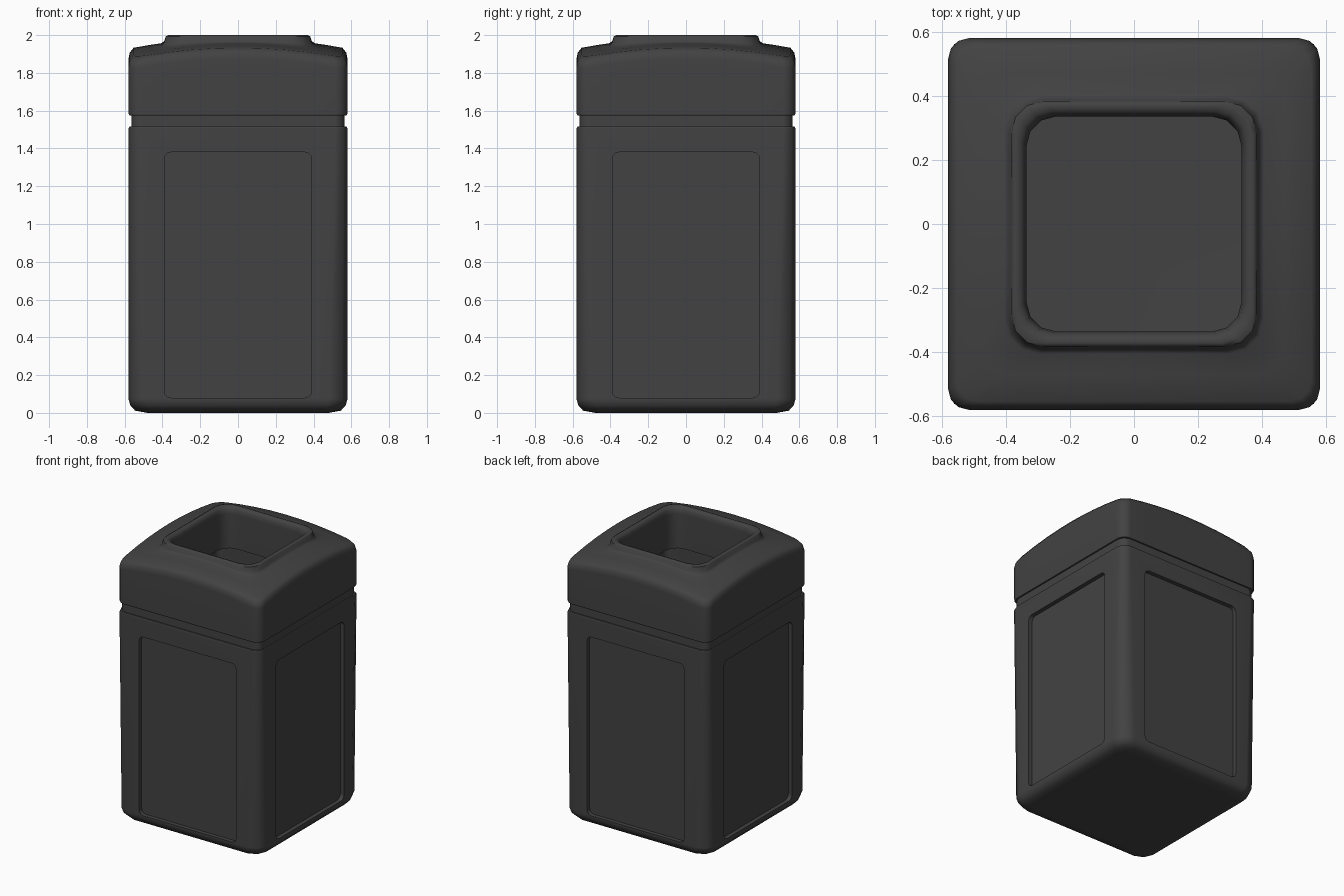
import bpy
import bmesh
from math import cos, sin, pi, radians
from mathutils import Matrix

cube = bpy.data.objects.get("Cube")
if cube:
    bpy.data.objects.remove(cube)

charcoal = bpy.data.materials.new("charcoal plastic")
charcoal.use_nodes = True
COLOUR = (0.055, 0.055, 0.055, 1)
charcoal.diffuse_color = COLOUR
charcoal.node_tree.nodes["Principled BSDF"].inputs["Base Color"].default_value = COLOUR


def rounded_rect(hx, hy, r, seg, cuts):
    """Outline of a rounded rectangle, with each straight side cut up evenly."""
    arcs = []
    for k, (sx, sy) in enumerate([(1, 1), (-1, 1), (-1, -1), (1, -1)]):
        cx, cy = sx * (hx - r), sy * (hy - r)
        angles = [k * pi / 2 + i * pi / 2 / seg for i in range(seg + 1)]
        arcs.append([(cx + r * cos(a), cy + r * sin(a)) for a in angles])
    points = []
    for k, arc in enumerate(arcs):
        points += arc
        (ax, ay), (bx, by) = arc[-1], arcs[(k + 1) % 4][0]
        for i in range(1, cuts):
            t = i / cuts
            points.append((ax + (bx - ax) * t, ay + (by - ay) * t))
    return points


def loft(name, rings, seg=2, cuts=1, closed=False):
    """Skin rings of (half x, half y, corner radius, height or height function)."""
    bm = bmesh.new()
    loops = []
    for hx, hy, r, z in rings:
        loops.append([bm.verts.new((x, y, z(x, y) if callable(z) else z))
                      for x, y in rounded_rect(hx, hy, r, seg, cuts)])
    pairs = list(zip(loops, loops[1:]))
    if closed:
        pairs.append((loops[-1], loops[0]))
    else:
        bm.faces.new(loops[0])
        bm.faces.new(loops[-1])
    for low, high in pairs:
        for i in range(len(low)):
            j = (i + 1) % len(low)
            bm.faces.new((low[i], low[j], high[j], high[i]))
    bmesh.ops.recalc_face_normals(bm, faces=bm.faces)
    mesh = bpy.data.meshes.new(name)
    bm.to_mesh(mesh)
    bm.free()
    mesh.materials.append(charcoal)
    obj = bpy.data.objects.new(name, mesh)
    bpy.context.collection.objects.link(obj)
    return obj


def activate(obj):
    bpy.ops.object.select_all(action='DESELECT')
    obj.select_set(True)
    bpy.context.view_layer.objects.active = obj


def finish(obj):
    activate(obj)
    bpy.ops.object.shade_smooth_by_angle(angle=radians(50))
    weighted = obj.modifiers.new("weighted normals", 'WEIGHTED_NORMAL')
    weighted.keep_sharp = True


def square(h, r, z):
    return (h, h, r, z)


# Hollow body: chamfered foot, tall sides, neck groove, then down the inside
body = loft("bin_body", [
    square(0.48, 0.06, 0.0),
    square(0.545, 0.09, 0.012),
    square(0.57, 0.1, 0.04),
    square(0.58, 0.1, 0.075),
    square(0.58, 0.065, 1.505),
    square(0.575, 0.06, 1.515),
    square(0.565, 0.055, 1.515),
    square(0.565, 0.055, 1.58),
    square(0.53, 0.05, 1.58),
    square(0.53, 0.06, 0.1),
    square(0.49, 0.06, 0.06),
])

# Recessed panel on each of the four sides
for k in range(4):
    cutter = loft("panel_cutter", [(0.39, 0.65, 0.035, 0.55), (0.39, 0.65, 0.035, 0.7)], seg=3)
    cutter.hide_render = True
    cutter.data.transform(Matrix.Rotation(k * pi / 2, 4, 'Z')
                          @ Matrix.Translation((0, 0, 0.73))
                          @ Matrix.Rotation(pi / 2, 4, 'X'))
    cut = body.modifiers.new("panel", 'BOOLEAN')
    cut.operation = 'DIFFERENCE'
    cut.solver = 'EXACT'
    cut.object = cutter
    activate(body)
    bpy.ops.object.modifier_apply(modifier=cut.name)
    bpy.data.objects.remove(cutter)
finish(body)


# Domed lid with a raised rim around a square chute
def dome(drop):
    return lambda x, y: 1.985 - 0.17 * (x * x + y * y) - drop


lid = loft("lid", [
    square(0.575, 0.06, 1.575),
    square(0.58, 0.065, 1.585),
    square(0.58, 0.065, dome(0.055)),
    square(0.573, 0.065, dome(0.022)),
    square(0.553, 0.065, dome(0.0)),
    square(0.47, 0.08, dome(0.0)),
    square(0.405, 0.11, dome(0.0)),
    square(0.39, 0.105, lambda x, y: 0.5 * dome(0)(x, y) + 0.99),
    square(0.383, 0.1, 1.993),
    square(0.37, 0.1, 2.0),
    square(0.352, 0.095, 1.995),
    square(0.34, 0.09, 1.98),
    square(0.335, 0.09, 1.95),
    square(0.335, 0.09, 1.7),
    square(0.355, 0.09, 1.7),
    square(0.355, 0.09, 1.88),
    square(0.53, 0.05, 1.82),
    square(0.53, 0.05, 1.575),
], seg=3, cuts=8, closed=True)
finish(lid)
